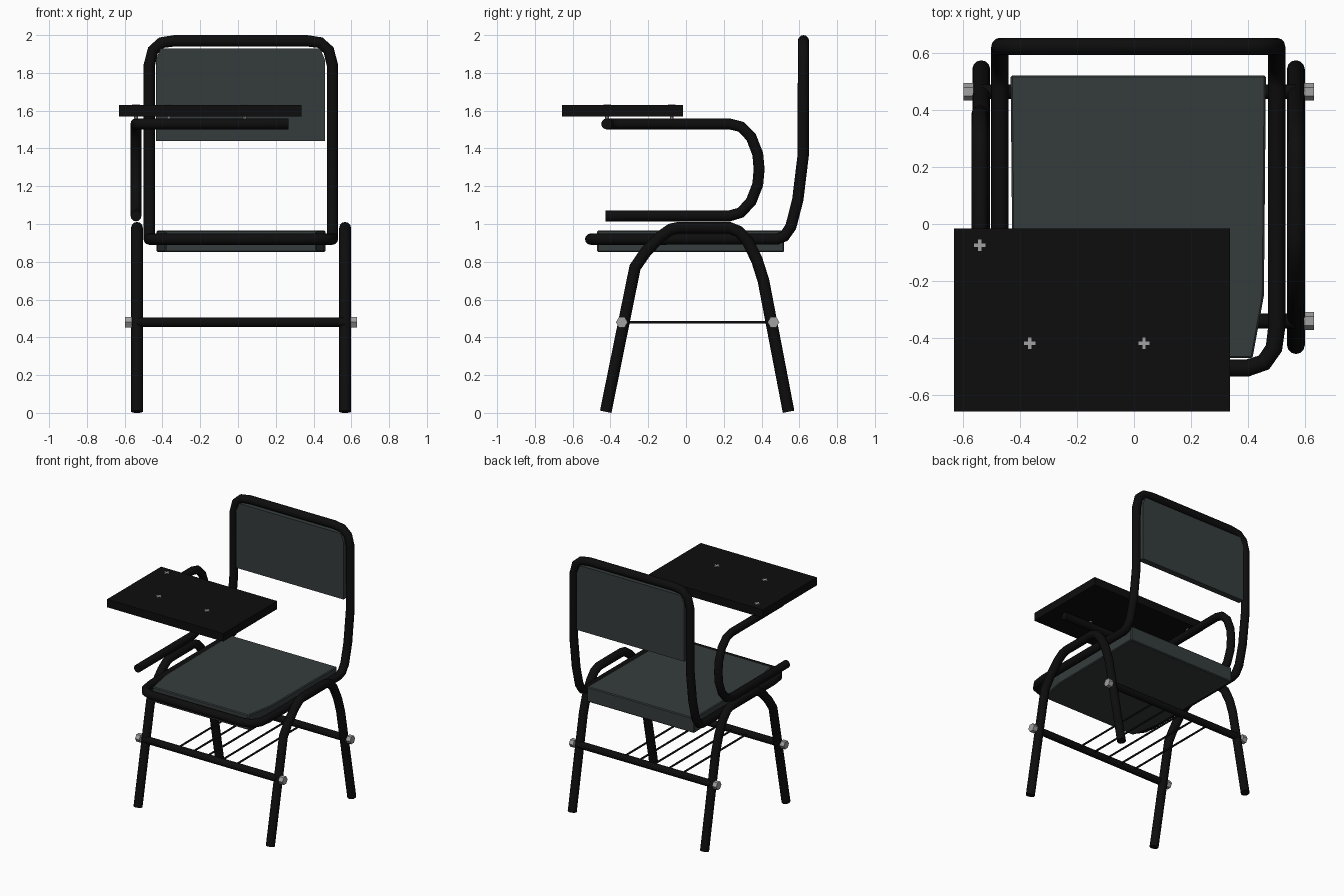
import bpy, bmesh, math
from mathutils import Matrix, Vector

if "Cube" in bpy.data.objects:
    bpy.data.objects.remove(bpy.data.objects["Cube"])


def mat(name, rgb):
    m = bpy.data.materials.new(name)
    m.diffuse_color = (*rgb, 1)
    m.use_nodes = True
    m.node_tree.nodes["Principled BSDF"].inputs["Base Color"].default_value = m.diffuse_color
    return m


BLACK = mat("black_paint", (0.004, 0.004, 0.004))
SLATE = mat("slate_panel", (0.036, 0.045, 0.045))
STEEL = mat("steel", (0.36, 0.36, 0.36))


def tube(name, pts, r, closed=False):
    """Round bar swept along a list of points."""
    cu = bpy.data.curves.new(name, 'CURVE')
    cu.dimensions = '3D'
    cu.bevel_depth = r
    cu.bevel_resolution = 4
    cu.use_fill_caps = not closed
    sp = cu.splines.new('POLY')
    sp.points.add(len(pts) - 1)
    for p, co in zip(sp.points, pts):
        p.co = (*co, 1)
    sp.use_cyclic_u = closed
    ob = bpy.data.objects.new(name, cu)
    bpy.context.collection.objects.link(ob)
    bpy.ops.object.select_all(action='DESELECT')
    ob.select_set(True)
    bpy.context.view_layer.objects.active = ob
    bpy.ops.object.convert(target='MESH')
    ob = bpy.context.object
    ob.data.materials.clear()
    ob.data.materials.append(BLACK)
    bpy.ops.object.shade_smooth_by_angle(angle=math.radians(40))
    return ob


def slab(name, outline, direction, material, bevel=0.0):
    """Flat outline extruded along a direction."""
    bm = bmesh.new()
    face = bm.faces.new([bm.verts.new(p) for p in outline])
    ext = bmesh.ops.extrude_face_region(bm, geom=[face])
    moved = [v for v in ext['geom'] if isinstance(v, bmesh.types.BMVert)]
    bmesh.ops.translate(bm, verts=moved, vec=Vector(direction))
    bmesh.ops.recalc_face_normals(bm, faces=bm.faces)
    me = bpy.data.meshes.new(name)
    bm.to_mesh(me)
    bm.free()
    me.materials.append(material)
    ob = bpy.data.objects.new(name, me)
    bpy.context.collection.objects.link(ob)
    if bevel:
        mod = ob.modifiers.new("bevel", 'BEVEL')
        mod.width = bevel
        mod.segments = 1
    return ob


def rect(x0, x1, y0, y1, z):
    return [(x0, y0, z), (x1, y0, z), (x1, y1, z), (x0, y1, z)]


def cylinder(name, center, r, depth, sides, axis, material):
    bm = bmesh.new()
    rot = Matrix.Rotation(math.pi / 2, 4, 'Y') if axis == 'X' else Matrix()
    bmesh.ops.create_cone(bm, cap_ends=True, segments=sides, radius1=r, radius2=r,
                          depth=depth, matrix=Matrix.Translation(center) @ rot)
    me = bpy.data.meshes.new(name)
    bm.to_mesh(me)
    bm.free()
    me.materials.append(material)
    ob = bpy.data.objects.new(name, me)
    bpy.context.collection.objects.link(ob)
    return ob


LEG_X = {"left": -0.535, "right": 0.567}
BAR_Y = {"front": -0.34, "back": 0.463}
BAR_Z = 0.48
CX = 0.015

# Bent leg hoops, one per side
leg = [(-0.425, 0.006), (-0.27, 0.77), (-0.215, 0.85), (-0.14, 0.93), (-0.08, 0.972),
       (-0.04, 0.98), (0.23, 0.98), (0.28, 0.96), (0.325, 0.91), (0.375, 0.81),
       (0.41, 0.70), (0.543, 0.006)]
for side, x in LEG_X.items():
    tube(side + "_leg_hoop", [(x, y, z) for y, z in leg], 0.031)

# Closed seat and back frame, mirrored about its own centre line
half = [(0.38, -0.505, 0.92), (0.44, -0.485, 0.92), (0.475, -0.435, 0.92),
        (0.485, -0.36, 0.92), (0.485, 0.48, 0.92), (0.485, 0.52, 0.935),
        (0.485, 0.555, 0.985), (0.485, 0.592, 1.13), (0.485, 0.62, 1.36),
        (0.485, 0.622, 1.84), (0.465, 0.622, 1.92), (0.42, 0.622, 1.96),
        (0.35, 0.622, 1.97)]
loop = [(CX + x, y, z) for x, y, z in half]
loop += [(CX - x, y, z) for x, y, z in reversed(half)]
tube("seat_and_back_frame", loop, 0.03, closed=True)

# Seat with clipped front corners
seat = [(-0.385, -0.47), (0.415, -0.47), (0.455, -0.25), (0.462, 0.52),
        (-0.432, 0.52), (-0.425, -0.25)]
slab("seat", [(x, y, 0.852) for x, y in seat], (0, 0, 0.113), SLATE, 0.006)

# Backrest panel with clipped top corners
back = [(-0.435, 1.44), (0.46, 1.44), (0.46, 1.87), (0.435, 1.93),
        (-0.41, 1.93), (-0.435, 1.87)]
slab("backrest", [(x, 0.598, z) for x, z in back], (0, 0.045, 0), SLATE)

# Arm tube that curls up and turns across under the desk
AX = -0.54
arm = [(-0.425, 1.043), (0.23, 1.043), (0.29, 1.06), (0.345, 1.12), (0.38, 1.21),
       (0.387, 1.29), (0.38, 1.37), (0.345, 1.46), (0.29, 1.515), (0.23, 1.53),
       (-0.36, 1.53)]
path = [(AX, y, z) for y, z in arm]
path += [(AX + 0.015, -0.40, 1.53), (AX + 0.06, -0.42, 1.53), (0.267, -0.42, 1.53)]
tube("desk_arm", path, 0.029)

# Writing desk
slab("desk_top", rect(-0.63, 0.337, -0.657, -0.015, 1.57), (0, 0, 0.06), BLACK)

# Desk screws: shank below, cross shaped head on top
for i, (x, y) in enumerate([(AX, -0.075), (-0.365, -0.418), (0.035, -0.418)], 1):
    cylinder(f"desk_screw_{i}", (x, y, 1.56), 0.01, 0.04, 8, 'Z', STEEL)
    a, b = 0.02, 0.006
    cross = [(-b, -a), (b, -a), (b, -b), (a, -b), (a, b), (b, b),
             (b, a), (-b, a), (-b, b), (-a, b), (-a, -b), (-b, -b)]
    slab(f"desk_screw_head_{i}", [(x + u, y + v, 1.629) for u, v in cross],
         (0, 0, 0.004), STEEL)

# Crossbars with hexagonal nuts outside the legs
for end, y in BAR_Y.items():
    tube(end + "_crossbar", [(LEG_X["left"], y, BAR_Z), (LEG_X["right"], y, BAR_Z)], 0.026)
    for side, x in LEG_X.items():
        s = -1 if side == "left" else 1
        cylinder(f"{end}_{side}_nut", (x + s * 0.045, y, BAR_Z), 0.031, 0.035, 6, 'X', STEEL)

# Book rack wires
for i in range(5):
    x = -0.275 + 0.12 * i
    tube(f"rack_wire_{i + 1}", [(x, BAR_Y["front"], BAR_Z), (x, BAR_Y["back"], BAR_Z)], 0.007)
